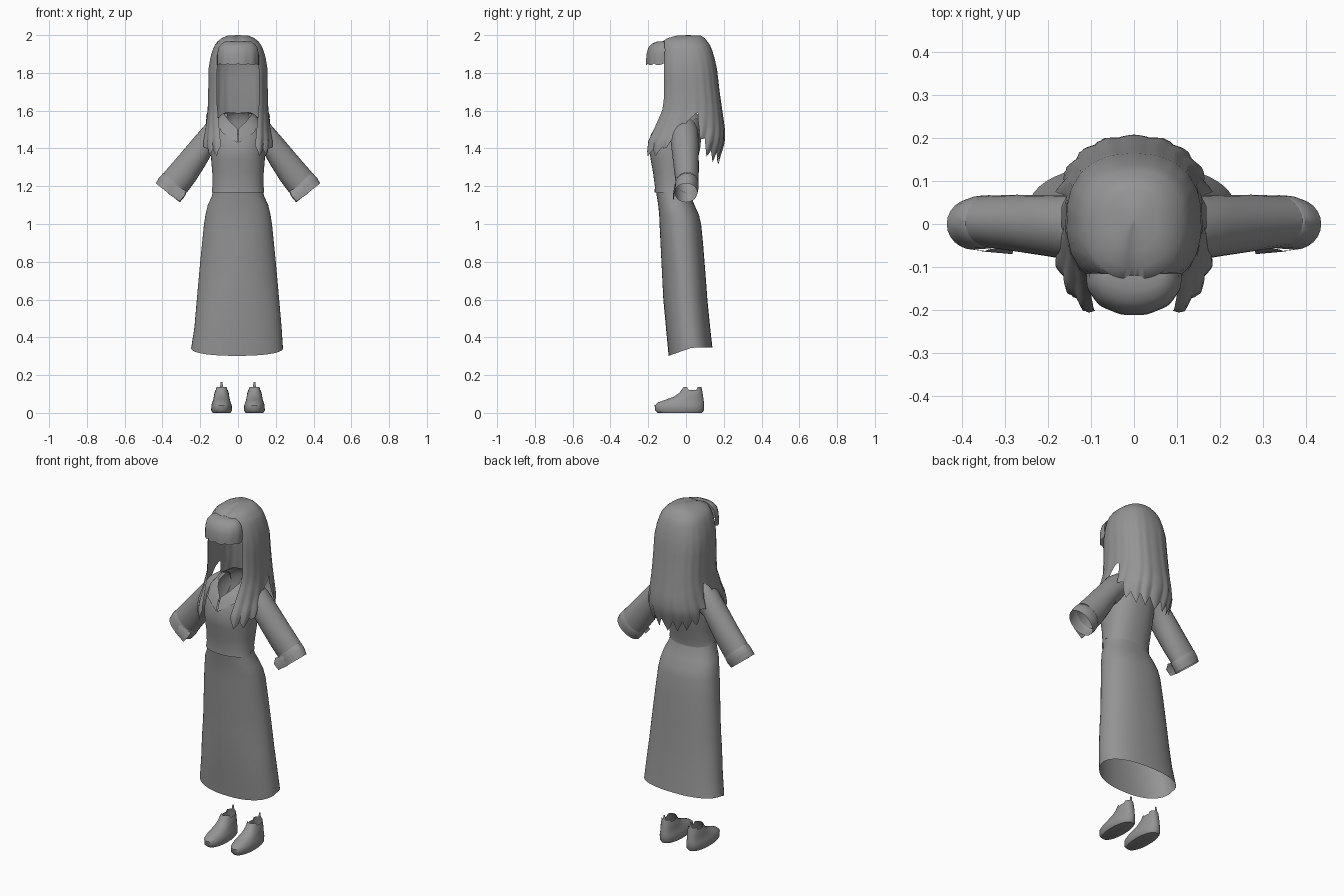
import bpy, math

if "Cube" in bpy.data.objects:
    bpy.data.objects.remove(bpy.data.objects["Cube"])

grey = bpy.data.materials.new("plain_grey")
grey.diffuse_color = (0.3, 0.3, 0.3, 1)
grey.use_nodes = True
grey.node_tree.nodes["Principled BSDF"].inputs["Base Color"].default_value = grey.diffuse_color


def sheet(name, rows, closed=False, cap=False, flip=False, angle=50):
    """Smooth surface through a grid of points; closed joins each row into a ring."""
    n = len(rows[0])
    verts = [p for r in rows for p in r]
    faces = []
    for i in range(len(rows) - 1):
        for j in range(n if closed else n - 1):
            k = (j + 1) % n
            faces.append((i * n + j, i * n + k, (i + 1) * n + k, (i + 1) * n + j))
    if cap:
        faces.append(tuple(reversed(range(n))))
    if flip:
        faces = [f[::-1] for f in faces]
    me = bpy.data.meshes.new(name)
    me.from_pydata(verts, [], faces)
    me.validate()
    me.materials.append(grey)
    ob = bpy.data.objects.new(name, me)
    bpy.context.collection.objects.link(ob)
    bpy.ops.object.select_all(action='DESELECT')
    ob.select_set(True)
    bpy.context.view_layer.objects.active = ob
    bpy.ops.object.shade_smooth_by_angle(angle=math.radians(angle))
    return ob


def oval(a, rx, yf, yb, n=2.3, cx=0):
    """Point on a rounded section; a = 0 is the back, pi is the front."""
    s, c = math.sin(a), math.cos(a)
    e = 2 / n
    x = cx + rx * math.copysign(abs(s) ** e, s)
    return x, (yf + yb) / 2 + (yb - yf) / 2 * math.copysign(abs(c) ** e, c)


def lerp_table(table, z):
    """Read a table of rows sorted from high z to low z."""
    if z >= table[0][0]:
        return table[0][1:]
    for a, b in zip(table, table[1:]):
        if z >= b[0]:
            t = (a[0] - z) / (a[0] - b[0])
            return [p + (q - p) * t for p, q in zip(a[1:], b[1:])]
    return table[-1][1:]


def rings(table, count=40, n=2.3, cx=0):
    return [[(*oval(-2 * math.pi * j / count, rx, yf, yb, n, cx), z)
             for j in range(count)] for z, rx, yf, yb in table]


# Skirt: long flared tube, hollowed at the front corners, hem dipping at the front
SKIRT = [(1.19, .132, -.160, .015), (1.15, .137, -.155, .025), (1.10, .160, -.147, .045),
         (1.05, .172, -.142, .068), (1.00, .180, -.140, .080), (.90, .190, -.135, .090),
         (.80, .200, -.130, .098), (.70, .209, -.125, .106), (.60, .218, -.120, .113),
         (.45, .231, -.106, .128), (.345, .243, -.092, .140)]
skirt = []
for z, rx, yf, yb in SKIRT:
    hollow = max(0, 1 - abs(z - .72) / .4)
    skirt.append([(*oval(a, rx, yf, yb, 2.3 - (.45 * hollow if math.cos(a) < 0 else 0)), z)
                  for a in (-2 * math.pi * j / 48 for j in range(48))])
skirt[-1] = [(x - .005, y, .345 - .043 * max(0, (.03 - y) / .122)) for x, y, z in skirt[-1]]
sheet("skirt", skirt[::-1], True)

# Blouse body: open at the neck, with a small V in the front
body = [(1.585, .068, -.060, .055), (1.565, .092, -.100, .068), (1.54, .115, -.130, .075),
        (1.51, .132, -.155, .080), (1.47, .140, -.176, .082), (1.40, .143, -.195, .075),
        (1.34, .142, -.187, .062), (1.27, .136, -.174, .045), (1.20, .134, -.165, .025),
        (1.168, .138, -.166, .022)]
rows = []
for z, rx, yf, yb in body:
    gap = max(0, z - 1.50) * 10
    rows.append([(*oval((math.pi - gap) * (j / 24 - 1), rx, yf, yb),
                  z + (.02 * min(1, (j - 24) ** 2 / 144) * (abs(j - 24) < 13) if z < 1.17 else 0))
                 for j in range(49)])
sheet("blouse", rows)

# Collar: folded strip from the nape down to the V point
inner = [(0, .055, 1.588), (.055, .035, 1.592), (.074, -.03, 1.588), (.066, -.085, 1.572),
         (.040, -.128, 1.54), (.003, -.166, 1.505)]
outer = [(0, .088, 1.55), (.085, .060, 1.555), (.112, -.03, 1.552), (.112, -.10, 1.53),
         (.085, -.164, 1.485), (.003, -.198, 1.43)]
for s, side in ((1, "right"), (-1, "left")):
    mid = [tuple((p + q) / 2 + d for p, q, d in zip(a, b, (0, -.004, .006)))
           for a, b in zip(inner, outer)]
    sheet("collar_" + side, [[(s * x, y, z) for x, y, z in r] for r in (inner, mid, outer)],
          flip=s < 0)


# Sleeves and cuffs: each ring runs from an upper point to a lower point
def sleeve_rings(table, s, count=24):
    out = []
    for xt, zt, xb, zb, yf, yb in table:
        row = []
        for j in range(count):
            a = 2 * math.pi * j / count
            t = (1 - math.cos(a)) / 2
            row.append((s * (xt + (xb - xt) * t),
                        (yf + yb) / 2 + (yb - yf) / 2 * math.sin(a), zt + (zb - zt) * t))
        out.append(row)
    return out


for s, side in ((1, "right"), (-1, "left")):
    arm = [(.075, 1.572, .10, 1.40, -.075, .060), (.125, 1.562, .125, 1.375, -.082, .066),
           (.170, 1.53, .145, 1.36, -.082, .066), (.235, 1.455, .178, 1.302, -.074, .067),
           (.320, 1.355, .225, 1.228, -.064, .068), (.392, 1.272, .272, 1.165, -.055, .066)]
    sheet("sleeve_" + side, sleeve_rings(arm, s), True, flip=s > 0)
    cuff = [(.388, 1.270, .274, 1.167, -.054, .065), (.397, 1.268, .274, 1.160, -.057, .067),
            (.420, 1.242, .288, 1.137, -.058, .066), (.435, 1.215, .308, 1.115, -.060, .060)]
    sheet("cuff_" + side, sleeve_rings(cuff, s), True, flip=s > 0, angle=35)
    # Loose corner of the cuff
    sheet("cuff_flap_" + side, [[(s * .275, -.045, 1.175), (s * .34, -.06, 1.21)],
                                [(s * .283, -.070, 1.150), (s * .35, -.064, 1.185)],
                                [(s * .31, -.066, 1.120), (s * .37, -.060, 1.16)]], flip=s > 0)

# Hair: one draped sheet, open at the face, notched over the shoulders, ragged at the tips
HAIR = [(2.0, 0, .01, .01), (1.997, .055, -.060, .080), (1.985, .085, -.100, .098),
        (1.968, .107, -.128, .112), (1.945, .124, -.136, .128), (1.90, .143, -.146, .146),
        (1.82, .156, -.150, .163), (1.70, .157, -.150, .176), (1.60, .160, -.158, .190),
        (1.50, .173, -.195, .204), (1.44, .186, -.222, .204), (1.38, .180, -.230, .185),
        (1.32, .150, -.220, .165)]
END = [(0, 1.31), (.30, 1.33), (.40, 1.38), (.48, 1.46), (.55, 1.595),
       (.61, 1.56), (.67, 1.44), (.75, 1.365), (.90, 1.35), (1.0, 1.37)]
COLS = 136


def hair_end(u):
    for a, b in zip(END, END[1:]):
        if u <= b[0]:
            return a[1] + (b[1] - a[1]) * (u - a[0]) / (b[0] - a[0])
    return END[-1][1]


def hair_point(j, z, drop):
    u = j / COLS * 2 - 1
    rx, yf, yb = lerp_table(HAIR, z)
    gap = min(.72, max(0, 1.968 - z) * 28) - min(.26, max(0, 1.64 - z) * 1.3)
    x, y = oval(u * (math.pi - gap), rx, yf, yb, 2.4)
    lock = abs((j % 8) / 4 - 1)
    k = 1 + .012 * min(1, max(0, 1.97 - z) * 4) * (1 - lock) + .05 * drop * (.5 - lock)
    part = .010 * math.exp(-(x / .02) ** 2) * min(1, max(0, -y / .08)) if z > 1.96 else 0
    return x * k, y * k, z - part


top_z = [2.0, 1.997, 1.985, 1.968, 1.952, 1.945, 1.92, 1.88, 1.82, 1.76, 1.70, 1.65, 1.60]
rows = [[hair_point(j, z, 0) for j in range(COLS + 1)] for z in top_z]
for i in range(1, 9):
    t = i / 8
    row = []
    for j in range(COLS + 1):
        u = abs(j / COLS * 2 - 1)
        lock = abs((j % 8) / 4 - 1)
        end = min(1.598, hair_end(u) + (.06 if u < .6 else .045) * lock * (abs(u - .56) > .08))
        row.append(hair_point(j, 1.60 + (end - 1.60) * t, t * t))
    rows.append(row)
sheet("long_hair", rows)

# Fringe: rounded shelf over the brow with a lightly scalloped lower edge
rows = []
for z, sx, sy in ((1.966, .45, .05), (1.966, .62, .38), (1.955, .78, .66), (1.935, .92, .86),
                  (1.90, 1, .97), (1.87, 1, 1), (1.842, 1, 1)):
    row = []
    for j in range(49):
        a = math.pi * j / 48
        lock = abs((j % 8) / 4 - 1)
        k = 1 - .02 * lock * (z < 1.93)
        row.append((-.112 * sx * k * math.cos(a), -.115 - .098 * sy * k * math.sin(a) ** .8,
                    z + (.009 * lock ** 3 if z < 1.85 else 0)))
    rows.append(row)
sheet("fringe", rows, flip=True)

# Shoes: low ankle boots with a pull tab at the heel
SHOE = [(0, .047, -.150, .085), (.012, .055, -.163, .094), (.04, .054, -.166, .096),
        (.055, .049, -.148, .095), (.07, .044, -.108, .093), (.085, .041, -.066, .091),
        (.105, .038, -.036, .088), (.130, .032, -.014, .082)]
for s, side in ((1, "right"), (-1, "left")):
    shoe = rings(SHOE, 32, 2.2, s * .087)
    shoe[-1] = [(x, y, z + (.006 if y < .01 else -.008 if y < .06 else .006))
                for x, y, z in shoe[-1]]
    sheet("shoe_" + side, [r[::-1] for r in shoe], True, True, True)
    sheet("heel_tab_" + side, [[(s * .087 + w * d, y, z) for d in (-1, 0, 1)] for y, z, w in
                               ((.083, .125, .012), (.078, .145, .007), (.079, .163, .005))],
          flip=True)
